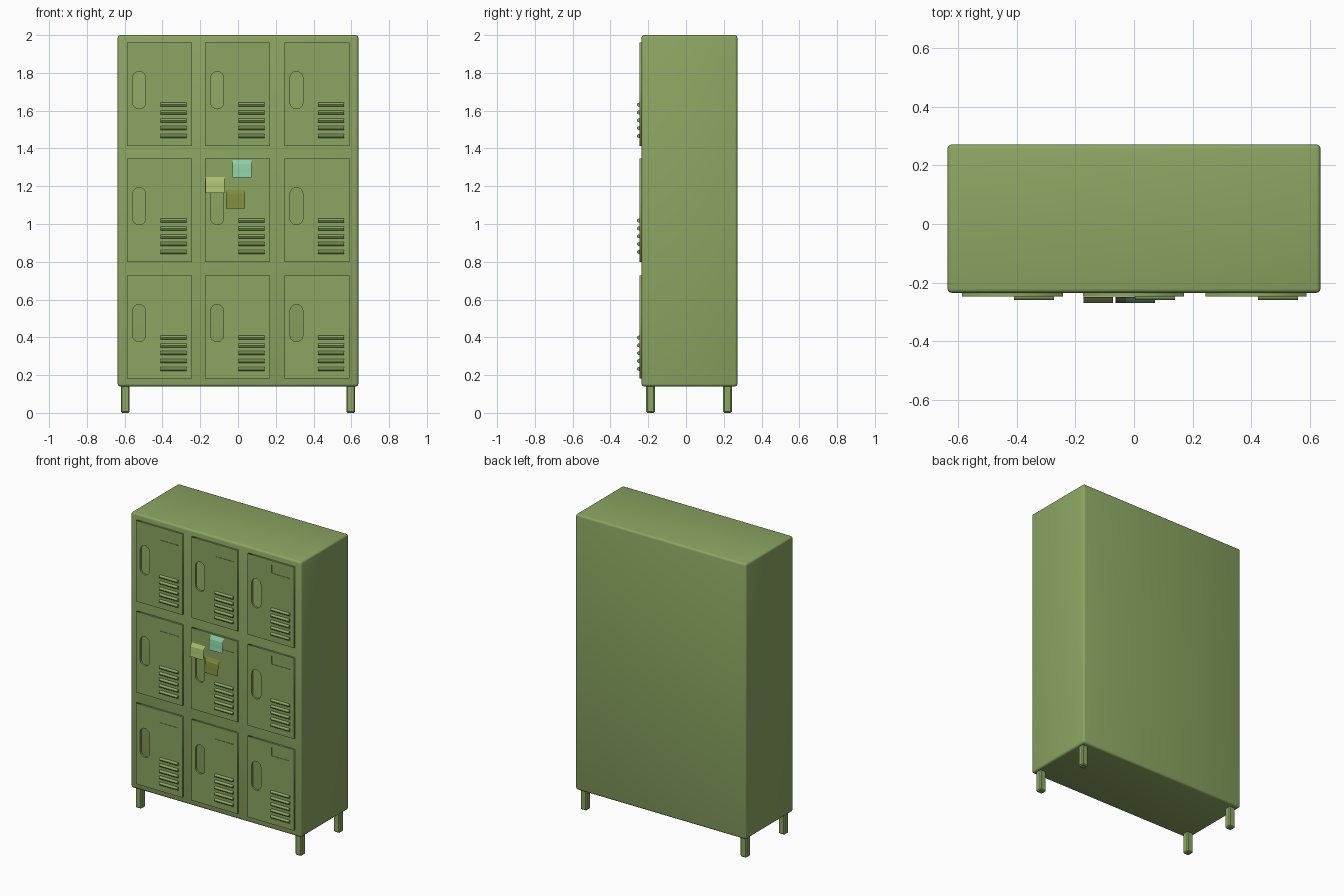
import bpy, bmesh, math

if "Cube" in bpy.data.objects:
    bpy.data.objects.remove(bpy.data.objects["Cube"])

def material(name, rgb):
    m = bpy.data.materials.new(name)
    m.diffuse_color = (*rgb, 1)
    m.use_nodes = True
    m.node_tree.nodes["Principled BSDF"].inputs["Base Color"].default_value = m.diffuse_color
    return m

GREEN = material("locker_green", (0.262, 0.381, 0.122))
TEAL = material("note_teal", (0.26, 0.62, 0.38))
YELLOW = material("note_yellow", (0.41, 0.53, 0.16))
OLIVE = material("note_olive", (0.21, 0.26, 0.045))
FRONT, DOOR_Y = -0.235, -0.247

def add_object(name, bm, mat):
    bmesh.ops.recalc_face_normals(bm, faces=bm.faces)
    me = bpy.data.meshes.new(name)
    bm.to_mesh(me)
    bm.free()
    ob = bpy.data.objects.new(name, me)
    bpy.context.collection.objects.link(ob)
    me.materials.append(mat)
    return ob

def box(name, x0, x1, y0, y1, z0, z1, bevel=0.0, segments=1):
    bm = bmesh.new()
    bmesh.ops.create_cube(bm, size=1)
    for v in bm.verts:
        v.co = ((x0 + x1) / 2 + v.co.x * (x1 - x0),
                (y0 + y1) / 2 + v.co.y * (y1 - y0),
                (z0 + z1) / 2 + v.co.z * (z1 - z0))
    if bevel:
        bmesh.ops.bevel(bm, geom=bm.edges[:], offset=bevel, segments=segments,
                        profile=0.5, affect='EDGES')
    return add_object(name, bm, GREEN)

def strip(name, profile, x0, x1, mat, closed):
    """Sweep a (y, z) profile along x."""
    bm = bmesh.new()
    a = [bm.verts.new((x0, y, z)) for y, z in profile]
    b = [bm.verts.new((x1, y, z)) for y, z in profile]
    n = len(profile)
    for i in range(n if closed else n - 1):
        j = (i + 1) % n
        bm.faces.new((a[i], a[j], b[j], b[i]))
    if closed:
        bm.faces.new(a)
        bm.faces.new(b)
    return add_object(name, bm, mat)

def rect(x0, x1, z0, z1):
    return [(x0, z0), (x1, z0), (x1, z1), (x0, z1)]

def capsule(x0, x1, z0, z1, n=8):
    r, cx = (x1 - x0) / 2, (x0 + x1) / 2
    pts = []
    for cz, start in ((z1 - r, 0), (z0 + r, math.pi)):
        for i in range(n + 1):
            t = start + math.pi * i / n
            pts.append((cx + r * math.cos(t), cz + r * math.sin(t)))
    return pts

def cut_sheet(name, outlines):
    """Door sheet: first outline is the border, the rest are openings."""
    cu = bpy.data.curves.new(name, 'CURVE')
    cu.dimensions, cu.fill_mode = '2D', 'BOTH'
    cu.extrude = (FRONT - DOOR_Y) / 2
    for pts in outlines:
        sp = cu.splines.new('POLY')
        sp.points.add(len(pts) - 1)
        for p, (x, z) in zip(sp.points, pts):
            p.co = (x, z, 0, 1)
        sp.use_cyclic_u = True
    ob = bpy.data.objects.new(name, cu)
    bpy.context.collection.objects.link(ob)
    ob.rotation_euler.x = math.pi / 2
    ob.location.y = (FRONT + DOOR_Y) / 2
    bpy.ops.object.select_all(action='DESELECT')
    ob.select_set(True)
    bpy.context.view_layer.objects.active = ob
    bpy.ops.object.convert(target='MESH')
    ob = bpy.context.view_layer.objects.active
    ob.data.materials.clear()
    ob.data.materials.append(GREEN)

# Cabinet with rounded edges
body = box("cabinet_body", -0.637, 0.637, FRONT, 0.272, 0.14, 2.0, 0.014, 3)
bpy.context.view_layer.objects.active = body
body.select_set(True)
bpy.ops.object.shade_smooth_by_angle(angle=math.radians(35))

# Four legs with chamfered corners
for side in (-1, 1):
    for label, y in (("front", -0.188), ("back", 0.22)):
        x = side * 0.597
        box(f"{label}_leg", x - 0.023, x + 0.023, y - 0.023, y + 0.023,
            0, 0.16, 0.007)

# Nine doors, each with a handle slot, label recess and five louvres
for left in (-0.588, -0.175, 0.245):
    for top in (1.96, 1.346, 0.727):
        lx0, lx1 = left + 0.178, left + 0.315
        label = (lx0, lx1, top - 0.085, top - 0.03)
        cut_sheet("door", [
            rect(left, left + 0.345, top - 0.546, top),
            capsule(left + 0.03, left + 0.099, top - 0.35, top - 0.153),
            rect(*label)])
        box("label_plate", label[0], label[1], DOOR_Y + 0.003, FRONT,
            label[2], label[3])
        for i in range(5):
            z = top - 0.328 - i * 0.0415
            arc = [(DOOR_Y - 0.013 * math.sin(math.pi * k / 6),
                    z + 0.0105 * math.cos(math.pi * k / 6)) for k in range(7)]
            strip("louvre", arc, lx0, lx1, GREEN, True)

# Sticky notes curling away from the door
for name, x0, top, h, mat in (("teal_note", -0.03, 1.34, 0.094, TEAL),
                              ("yellow_note", -0.172, 1.25, 0.087, YELLOW),
                              ("olive_note", -0.063, 1.183, 0.1, OLIVE)):
    curl = [(-0.249, 0), (-0.255, 0.12), (-0.262, 0.25),
            (-0.265, 0.5), (-0.267, 0.75), (-0.27, 1)]
    strip(name, [(y, top - t * h) for y, t in curl], x0, x0 + 0.101, mat, False)
